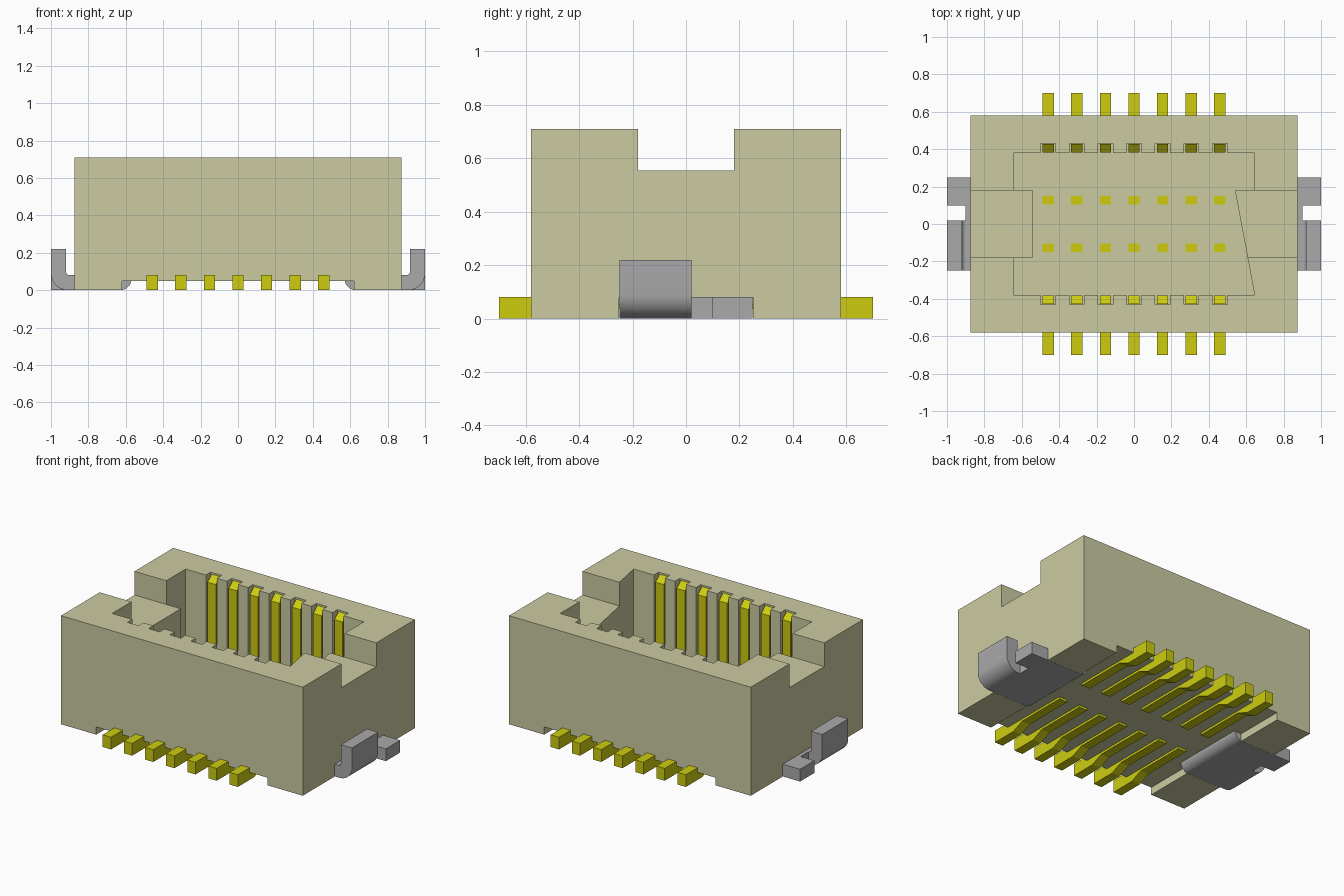
import bpy, bmesh, math
from mathutils import Vector

if "Cube" in bpy.data.objects:
    bpy.data.objects.remove(bpy.data.objects["Cube"], do_unlink=True)


def material(name, rgb):
    m = bpy.data.materials.new(name)
    m.use_nodes = True
    m.diffuse_color = (*rgb, 1)
    m.node_tree.nodes["Principled BSDF"].inputs["Base Color"].default_value = (*rgb, 1)
    return m


BEIGE = material("beige plastic", (0.60, 0.595, 0.36))
GOLD = material("yellow gold", (0.61, 0.61, 0.005))
STEEL = material("grey metal", (0.40, 0.40, 0.41))


def prism(bm, points, lo, hi, axis):
    """Extrude a flat outline from lo to hi along the axis."""
    def place(a, b, c):
        return {"x": (c, a, b), "y": (a, c, b), "z": (a, b, c)}[axis]
    face = bm.faces.new([bm.verts.new(place(a, b, lo)) for a, b in points])
    out = bmesh.ops.extrude_face_region(bm, geom=[face])
    shift = Vector(place(0, 0, hi - lo))
    bmesh.ops.translate(bm, vec=shift, verts=[v for v in out["geom"] if isinstance(v, bmesh.types.BMVert)])


def rect(a0, a1, b0, b1):
    return [(a0, b0), (a1, b0), (a1, b1), (a0, b1)]


def arc(cx, cz, r, start, end, n=8):
    return [(cx + r * math.cos(math.radians(start + (end - start) * i / n)),
             cz + r * math.sin(math.radians(start + (end - start) * i / n))) for i in range(n + 1)]


def make(name, mat, solids):
    bm = bmesh.new()
    for s in solids:
        prism(bm, *s)
    bmesh.ops.recalc_face_normals(bm, faces=bm.faces)
    mesh = bpy.data.meshes.new(name)
    bm.to_mesh(mesh)
    bm.free()
    mesh.materials.append(mat)
    ob = bpy.data.objects.new(name, mesh)
    bpy.context.collection.objects.link(ob)
    return ob


def activate(ob):
    bpy.ops.object.select_all(action="DESELECT")
    ob.select_set(True)
    bpy.context.view_layer.objects.active = ob


def cut(target, solid):
    cutter = make("cutter", BEIGE, [solid])
    cutter.hide_render = True
    mod = target.modifiers.new("cut", "BOOLEAN")
    mod.operation, mod.solver, mod.object = "DIFFERENCE", "EXACT", cutter
    activate(target)
    bpy.ops.object.modifier_apply(modifier=mod.name)
    bpy.data.objects.remove(cutter, do_unlink=True)


PIN_X = [-0.459 + 0.153 * i for i in range(7)]
FLOOR = 0.14

# Housing block
housing = make("housing", BEIGE, [(rect(-0.875, 0.875, -0.58, 0.58), 0, 0.71, "z")])

# Well outline with a pin slot at each contact and a ledge at each end
wall = [(-0.645, 0.38)]
for x in PIN_X:
    wall += [(x - 0.04, 0.38), (x - 0.04, 0.43), (x + 0.04, 0.43), (x + 0.04, 0.38)]
wall += [(0.645, 0.38), (0.645, 0.18), (0.54, 0.18)]
cut(housing, (wall + [(-x, -y) for x, y in wall] + [(-0.54, 0.18), (-0.645, 0.18)], FLOOR, 0.9, "z"))

# End notches, underside relief and pockets for the clips
cut(housing, (rect(-1, 1, -0.18, 0.18), 0.555, 1.0, "z"))
cut(housing, (rect(-0.62, 0.62, -1, 1), -0.1, 0.05, "z"))
for s in (-1, 1):
    cut(housing, (rect(s * 0.565, s * 1.1, -0.25, 0.25), -0.2, 0.079, "z"))

# Contacts: foot, bent lead, inner post and tall blade with a sloped tip
PIN = [(0.70, 0), (0.53, 0), (0.45, 0.035), (0.105, 0.035), (0.105, FLOOR + 0.004),
       (0.15, FLOOR + 0.004), (0.15, 0.115), (0.383, 0.115), (0.383, 0.665), (0.427, 0.70),
       (0.427, 0.115), (0.45, 0.115), (0.53, 0.08), (0.70, 0.08)]
for row, s in (("back", 1), ("front", -1)):
    for i, x in enumerate(PIN_X):
        make(f"{row}_contact_{i + 1}", GOLD, [([(s * y, z) for y, z in PIN], x - 0.03, x + 0.03, "x")])

# Solder clips: plate curled up inside, raised hook and flat tab outside
PLATE = [(0.9, 0), *arc(0.63, 0.06, 0.06, 270, 180), (0.57, 0.12), (0.64, 0.12), (0.64, 0.08), (0.9, 0.08)]
HOOK = [(0.9, 0), *arc(0.91, 0.09, 0.09, 270, 360), (1, 0.22), (0.92, 0.22), *arc(0.9, 0.1, 0.02, 0, -90, 4)]
for side, s in (("left", 1), ("right", -1)):
    def flip(pts):
        return [(s * x, z) for x, z in pts]
    clip = make(side + "_clip", STEEL, [
        (flip(PLATE), -0.249, 0.249, "y"),
        (flip(HOOK), -0.249, 0.02, "y"),
        (flip(rect(0.9, 1, 0, 0.08)), 0.1, 0.249, "y")])
    activate(clip)
    bpy.ops.object.shade_smooth_by_angle(angle=math.radians(30))
